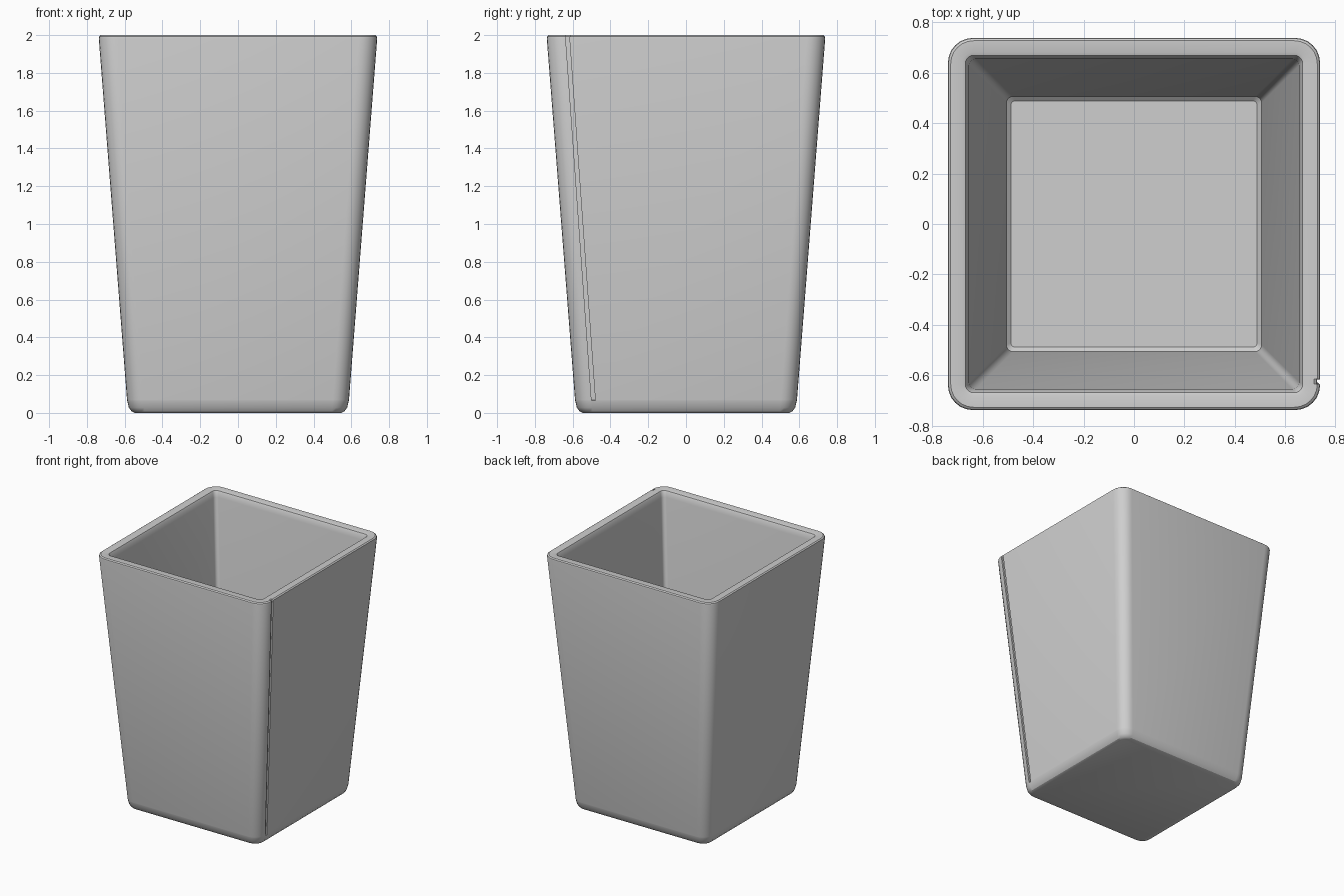
import bpy, bmesh, math

if "Cube" in bpy.data.objects:
    bpy.data.objects.remove(bpy.data.objects["Cube"])

grey = bpy.data.materials.new("light grey")
grey.diffuse_color = (0.62, 0.62, 0.62, 1)
grey.use_nodes = True
grey.node_tree.nodes["Principled BSDF"].inputs["Base Color"].default_value = grey.diffuse_color

SEG = 6  # segments per rounded corner


def ring(bm, half, radius, z, groove=0.0):
    """Rounded square loop, with a narrow seam groove on the +x side near the front."""
    pts = []
    c = half - radius
    for k, (sx, sy) in enumerate(((1, 1), (-1, 1), (-1, -1), (1, -1))):
        for i in range(SEG + 1):
            a = math.radians(90 * k + 90 * i / SEG)
            pts.append((sx * c + radius * math.cos(a), sy * c + radius * math.sin(a)))
    # seam strip follows the front right corner arc
    y0, y1 = -c + 0.002, -c + 0.022
    pts += [(half, y0), (half - groove, y0), (half - groove, y1), (half, y1)]
    return [bm.verts.new((x, y, z)) for x, y in pts]


# profile: half width, corner radius, height, groove depth
profile = [
    (0.545, 0.055, 0.0, 0), (0.562, 0.068, 0.007, 0), (0.578, 0.08, 0.028, 0),
    (0.587, 0.085, 0.065, 0), (0.5875, 0.085, 0.068, 0.012),
    (0.737, 0.098, 1.982, 0.012), (0.735, 0.098, 1.993, 0.012),
    (0.726, 0.09, 2.0, 0.012),
    (0.68, 0.042, 2.0, 0), (0.668, 0.032, 1.996, 0), (0.662, 0.028, 1.985, 0),
    (0.654, 0.027, 1.95, 0),
    (0.505, 0.025, 0.095, 0), (0.488, 0.018, 0.08, 0),
]

# Cup: loft through the profile, close the base and the inner floor
bm = bmesh.new()
rings = [ring(bm, *p) for p in profile]
n = len(rings[0])
for lo, hi in zip(rings, rings[1:]):
    for i in range(n):
        j = (i + 1) % n
        bm.faces.new((lo[i], lo[j], hi[j], hi[i]))
bm.faces.new(rings[0][::-1])
bm.faces.new(rings[-1])
bmesh.ops.remove_doubles(bm, verts=bm.verts[:], dist=0.0005)
bmesh.ops.recalc_face_normals(bm, faces=bm.faces[:])
mesh = bpy.data.meshes.new("square_cup")
bm.to_mesh(mesh)
bm.free()
mesh.materials.append(grey)
cup = bpy.data.objects.new("square_cup", mesh)
bpy.context.collection.objects.link(cup)
bpy.context.view_layer.objects.active = cup
cup.select_set(True)
bpy.ops.object.shade_smooth_by_angle(angle=math.radians(30))
